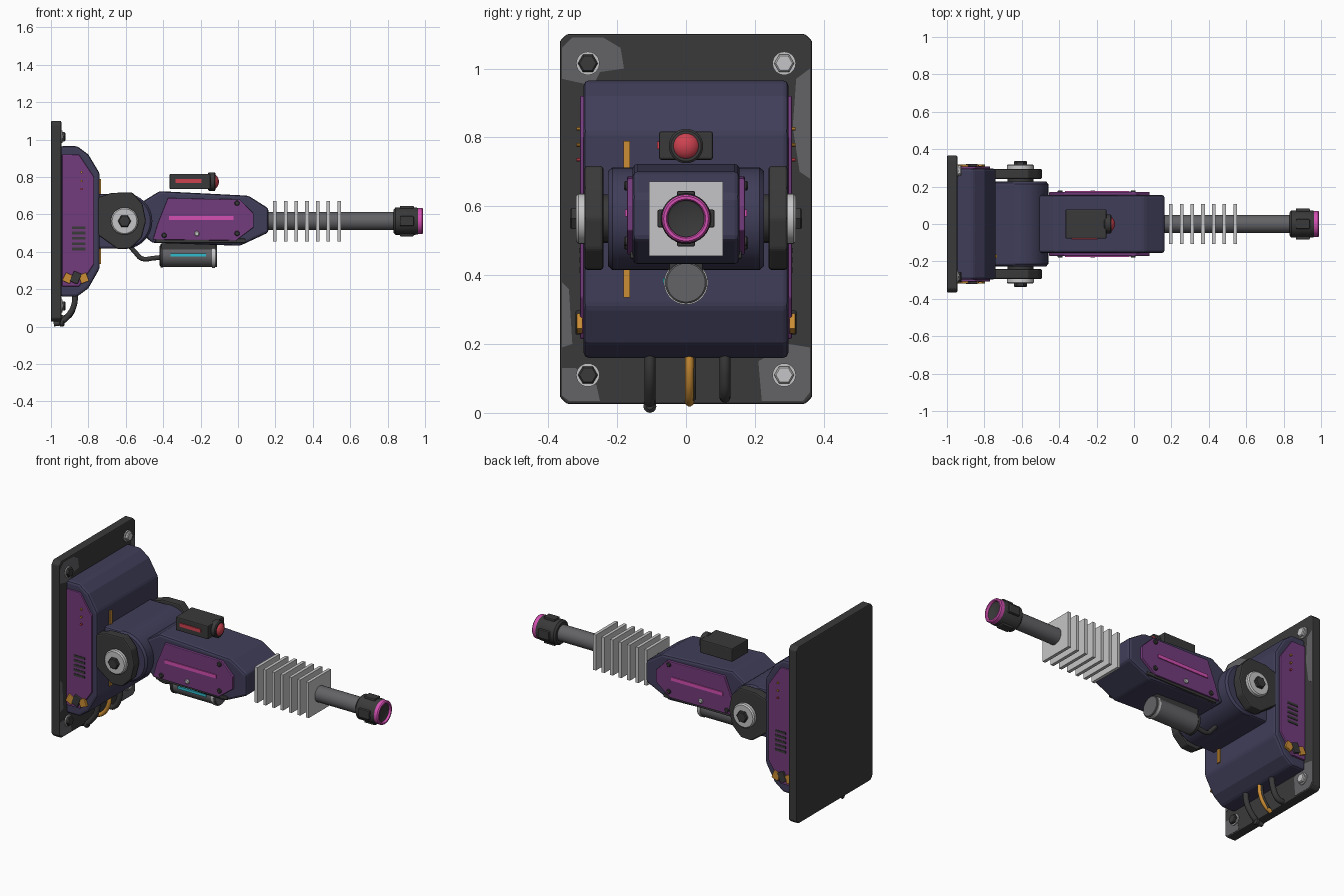
import bpy, bmesh, math
from mathutils import Vector, Matrix

if "Cube" in bpy.data.objects:
    bpy.data.objects.remove(bpy.data.objects["Cube"])


def material(name, r, g, b):
    m = bpy.data.materials.new(name)
    m.diffuse_color = (r, g, b, 1)
    m.use_nodes = True
    m.node_tree.nodes["Principled BSDF"].inputs["Base Color"].default_value = m.diffuse_color
    return m


NAVY = material("navy paint", 0.051, 0.048, 0.100)
PURPLE = material("purple paint", 0.175, 0.045, 0.205)
PINK = material("pink glow", 0.66, 0.08, 0.45)
DARK = material("dark metal", 0.042, 0.042, 0.043)
GREY = material("grey metal", 0.125, 0.125, 0.135)
LIGHT = material("light metal", 0.56, 0.56, 0.57)
ORANGE = material("orange", 0.60, 0.27, 0.035)
RED = material("red glow", 0.62, 0.055, 0.08)
CYAN = material("cyan glow", 0.03, 0.50, 0.60)


def finish(name, bm, mat, bevel=0.0, smooth=False):
    bmesh.ops.recalc_face_normals(bm, faces=bm.faces)
    me = bpy.data.meshes.new(name)
    bm.to_mesh(me)
    bm.free()
    me.materials.append(mat)
    ob = bpy.data.objects.new(name, me)
    bpy.context.collection.objects.link(ob)
    if bevel:
        mod = ob.modifiers.new("bevel", 'BEVEL')
        mod.width, mod.segments = bevel, 2
        mod.limit_method, mod.angle_limit = 'ANGLE', math.radians(25)
    if smooth:
        bpy.ops.object.select_all(action='DESELECT')
        ob.select_set(True)
        bpy.context.view_layer.objects.active = ob
        bpy.ops.object.shade_smooth_by_angle(angle=math.radians(35))
    return ob


def prism(name, pts, a, b, mat, bevel=0.0, axis='Y'):
    """Extrude an outline: (x,z) along y, or (y,z) along x."""
    bm = bmesh.new()
    put = (lambda p, t: (p[0], t, p[1])) if axis == 'Y' else (lambda p, t: (t, p[0], p[1]))
    f = bm.faces.new([bm.verts.new(put(p, a)) for p in pts])
    ext = bmesh.ops.extrude_face_region(bm, geom=[f])
    d = Vector(put((0, 0), b - a))
    bmesh.ops.translate(bm, vec=d, verts=[v for v in ext['geom'] if isinstance(v, bmesh.types.BMVert)])
    return finish(name, bm, mat, bevel)


def box(name, x, y, z, mat, bevel=0.0, tilt=0.0):
    bm = bmesh.new()
    bmesh.ops.create_cube(bm, size=1)
    c = Vector([(q[0] + q[1]) / 2 for q in (x, y, z)])
    s = Matrix.Diagonal((x[1] - x[0], y[1] - y[0], z[1] - z[0], 1))
    bm.transform(Matrix.Translation(c) @ Matrix.Rotation(tilt, 4, 'Y') @ s)
    return finish(name, bm, mat, bevel)


def lathe(name, prof, centre, mat, n=32, axis='X'):
    """Revolve (distance, radius) points round the x or y axis; ends are capped."""
    bm = bmesh.new()
    rings = []
    for d, r in prof:
        ring = []
        for i in range(n):
            t = 2 * math.pi * i / n
            u, v = r * math.cos(t), r * math.sin(t)
            ring.append(bm.verts.new(Vector(centre) + Vector((d, u, v) if axis == 'X' else (u, d, v))))
        rings.append(ring)
    for p, q in zip(rings, rings[1:]):
        for i in range(n):
            bm.faces.new((p[i], p[(i + 1) % n], q[(i + 1) % n], q[i]))
    bm.faces.new(rings[0])
    bm.faces.new(rings[-1])
    return finish(name, bm, mat, 0, n > 8)


def tube(name, pts, r, mat):
    cu = bpy.data.curves.new(name, 'CURVE')
    cu.dimensions = '3D'
    cu.bevel_depth, cu.bevel_resolution, cu.use_fill_caps = r, 3, True
    sp = cu.splines.new('BEZIER')
    sp.bezier_points.add(len(pts) - 1)
    for bp, p in zip(sp.bezier_points, pts):
        bp.co = p
        bp.handle_left_type = bp.handle_right_type = 'AUTO'
    cu.materials.append(mat)
    ob = bpy.data.objects.new(name, cu)
    bpy.context.collection.objects.link(ob)


PX, PZ = -0.607, 0.564   # pivot centre, also barrel height

# Wall plate with worn patches and bolts
c = 0.02
prism("wall_plate", [(-.366 + c, .026), (.366 - c, .026), (.366, .026 + c), (.366, 1.10 - c),
                     (.366 - c, 1.10), (-.366 + c, 1.10), (-.366, 1.10 - c), (-.366, .026 + c)],
      -1.0, -0.945, DARK, 0.006, 'X')
for pts in ([(-.36, .97), (-.27, .95), (-.25, .99), (-.18, 1.0), (-.19, 1.06), (-.24, 1.09), (-.33, 1.09), (-.36, 1.06)],
            [(.22, .035), (.34, .035), (.36, .06), (.36, .19), (.30, .20), (.21, .15)],
            [(-.36, .05), (-.34, .035), (-.25, .035), (-.26, .08), (-.32, .13), (-.36, .13)],
            [(.33, .70), (.36, .68), (.36, 1.0), (.32, .97), (.31, .83)],
            [(-.36, .19), (-.33, .2), (-.34, .36), (-.36, .38)]):
    prism("worn_patch", pts, -0.946, -0.9435, GREY, 0, 'X')
for y in (-.285, .285):
    for z in (.11, 1.015):
        lathe("plate_washer", [(-.946, .034), (-.938, .034)], (0, y, z), LIGHT, 24)
        lathe("plate_bolt", [(-.94, .029), (-.928, .029), (-.923, .024)], (0, y, z), DARK if y < 0 else LIGHT, 6)

# Main housing
prism("housing", [(-.95, .965), (-.86, .965), (-.80, .92), (-.74, .82), (-.74, .31),
                  (-.80, .205), (-.86, .16), (-.95, .16)], -.297, .297, NAVY, 0.014)
box("housing_stripe", (-.745, -.732), (-.182, -.162), (.335, .79), ORANGE)

# Side panels of the housing with vents, lamps and clips, on both sides
for s in (-1, 1):
    prism("housing_side_panel", [(-.94, .92), (-.85, .92), (-.77, .80), (-.77, .335), (-.85, .215), (-.94, .215)],
          s * .29, s * .308, PURPLE, 0.004)
    for i in range(5):
        z = .415 + i * .0285
        box("vent_slot", (-.887, -.815), sorted((s * .300, s * .311)), (z - .007, z + .007), DARK)
    for z, m in ((.825, ORANGE), (.778, ORANGE), (.735, RED)):
        lathe("status_lamp", [(s * .30, .006), (s * .318, .006)], (-.836, 0, z), m, 10, 'Y')
    for x, t in ((-.91, .45), (-.825, -.35)):
        box("orange_clip", (x - .022, x + .022), sorted((s * .30, s * .318)), (.235, .283), ORANGE, 0.003, t)
    box("clip_block", (-.89, -.845), sorted((s * .30, s * .321)), (.232, .292), DARK, 0.004, .4)

# Cables under the housing
for y, r, m, e in ((-.105, .016, DARK, .019), (.01, .013, ORANGE, .03), (.113, .016, DARK, .045)):
    tube("cable", [(-.87, y, .19), (-.878, y, .11), (-.915, y, .05), (-.95, y, e)], r, m)
tube("cable_tail", [(-.95, -.105, .019), (-.985, -.105, .014)], .014, DARK)
lathe("cable_plug", [(-.958, .010), (-.95, .019), (-.935, .019), (-.927, .010)], (0, -.105, .019), DARK, 12)
tube("cable_core", [(-.875, .022, .17), (-.885, .022, .10), (-.925, .022, .04)], .007, DARK)

# Pivot drum, brackets and hub bolts
lathe("pivot_drum", [(-.226, .138), (-.214, .149), (.214, .149), (.226, .138)], (PX, 0, PZ), NAVY, 40, 'Y')
box("drum_mount", (-.76, -.607), (-.222, .222), (.418, .71), NAVY, 0.012)
for s in (-1, 1):
    prism("pivot_bracket", [(-.75, .69), (-.675, .715), (-.565, .717), (-.51, .655), (-.492, .565), (-.515, .475),
                            (-.575, .417), (-.645, .415), (-.75, .49)], s * .240, s * .295, DARK, 0.008)
    lathe("hub_axle", [(s * .21, .07), (s * .25, .07)], (PX, 0, PZ), DARK, 24, 'Y')
    lathe("hub_washer", [(s * .29, .073), (s * .312, .073), (s * .319, .066)], (PX, 0, PZ), LIGHT, 32, 'Y')
    lathe("hub_bolt", [(s * .31, .035), (s * .332, .035), (s * .337, .030)], (PX, 0, PZ), DARK, 6, 'Y')

# Arm body
prism("arm_body", [(-.515, .665), (-.42, .724), (.055, .70), (.163, .632), (.163, .503), (.01, .432),
                   (-.46, .448), (-.515, .50)], -.155, .155, NAVY, 0.014)
for s in (-1, 1):
    prism("arm_side_panel", [(-.375, .687), (.01, .68), (.083, .605), (.083, .53), (-.01, .46), (-.455, .465),
                             (-.43, .55)], s * .15, s * .171, PURPLE, 0.004)
    box("arm_glow_strip", (-.37, -.024), sorted((s * .165, s * .177)), (.570, .591), PINK)
    for x, z, m in ((-.395, .488, DARK), (-.005, .498, DARK), (-.22, .497, LIGHT), (-.005, .66, DARK)):
        lathe("panel_bolt", [(s * .16, .014), (s * .176, .014), (s * .18, .010)], (x, 0, z), m, 12, 'Y')
    box("arm_side_rail", (-.44, .04), sorted((s * .145, s * .162)), (.448, .470), DARK, 0.004)

# Cooling fins
for i in range(7):
    x = .197 + i * .0573
    box("cooling_fin", (x - .0095, x + .0095), (-.107, .107), (PZ - .108, PZ + .108), LIGHT)

# Barrel and muzzle
lathe("barrel", [(.15, .048), (.86, .048)], (0, 0, PZ), GREY, 32)
lathe("muzzle", [(.832, .062), (.842, .073), (.95, .073), (.972, .068), (.972, .054), (.955, .050)], (0, 0, PZ), DARK, 32)
lathe("muzzle_glow_ring", [(.962, .070), (.984, .070), (.99, .065), (.99, .057), (.984, .053), (.955, .053)],
      (0, 0, PZ), PINK, 32)
lathe("muzzle_bore", [(.95, .054), (.978, .054), (.974, .046)], (0, 0, PZ), DARK, 32)
for s in (-1, 1):
    box("muzzle_grip_side", (.865, .94), sorted((s * .06, s * .083)), (PZ - .026, PZ + .026), DARK, 0.005)
    box("muzzle_grip_top", (.865, .94), (-.026, .026), sorted((PZ + s * .06, PZ + s * .081)), DARK, 0.005)

# Sight unit above the arm
box("sight_box", (-.366, -.147), (-.078, .078), (.735, .817), DARK, 0.006)
lathe("sight_lens_ring", [(-.16, .045), (-.155, .050), (-.125, .050), (-.12, .044)], (0, 0, .775), DARK, 28)
lathe("sight_lens", [(-.14 + .038 * math.sin(a * .15), .043 * math.cos(a * .15)) for a in range(11)],
      (0, 0, .775), RED, 28)
box("sight_glow_strip", (-.334, -.195), (-.084, -.075), (.767, .788), RED)

# Canister below the arm, with its feed pipe
box("canister_mount", (-.41, -.12), (-.05, .05), (.40, .45), DARK, 0.005)
lathe("canister", [(-.42, .050), (-.412, .060), (-.13, .060), (-.122, .054)], (0, 0, .378), GREY, 32)
lathe("canister_front_band", [(-.138, .064), (-.122, .064)], (0, 0, .378), LIGHT, 32)
lathe("canister_front_cap", [(-.125, .060), (-.115, .060), (-.112, .056)], (0, 0, .378), GREY, 32)
lathe("canister_rear_band", [(-.415, .063), (-.400, .063)], (0, 0, .378), DARK, 32)
box("canister_glow_strip", (-.36, -.17), (-.067, -.055), (.375, .391), CYAN)
tube("feed_pipe", [(-.40, 0, .372), (-.45, 0, .366), (-.515, 0, .364), (-.545, 0, .392), (-.585, 0, .44)], .013, DARK)
